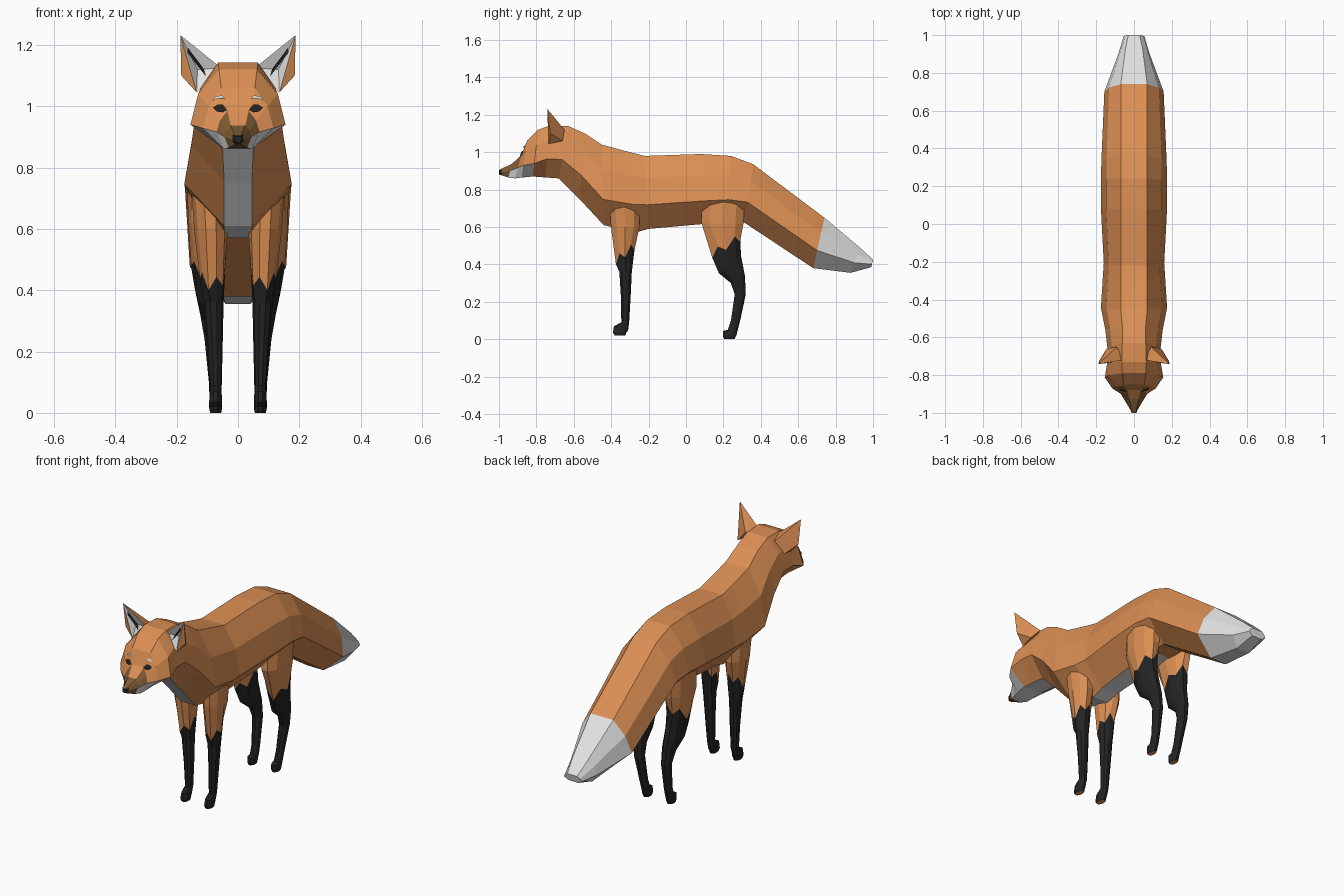
import bpy, bmesh, math
from mathutils import Vector
from mathutils.bvhtree import BVHTree

if "Cube" in bpy.data.objects:
    bpy.data.objects.remove(bpy.data.objects["Cube"])


def material(name, rgb):
    m = bpy.data.materials.new(name)
    m.diffuse_color = (*rgb, 1)
    m.use_nodes = True
    m.node_tree.nodes["Principled BSDF"].inputs["Base Color"].default_value = m.diffuse_color
    return m


MATS = [material("orange fur", (0.71, 0.275, 0.088)),
        material("white fur", (0.76, 0.76, 0.76)),
        material("black fur", (0.017, 0.017, 0.017)),
        material("brown muzzle", (0.21, 0.105, 0.035))]
ORANGE, WHITE, BLACK, BROWN = range(4)


def finish(name, bm):
    """Turn a bmesh into an object and return a lookup tree of its surface."""
    bmesh.ops.recalc_face_normals(bm, faces=bm.faces)
    mesh = bpy.data.meshes.new(name)
    bm.to_mesh(mesh)
    for m in MATS:
        mesh.materials.append(m)
    bpy.context.collection.objects.link(bpy.data.objects.new(name, mesh))
    tree = BVHTree.FromBMesh(bm)
    bm.free()
    return tree


def loft(name, rings, rule, caps):
    """Skin rings of points; rule(segment, sector) gives the colour."""
    bm = bmesh.new()
    loops = [[bm.verts.new(p) for p in r] for r in rings]
    n = len(rings[0])
    for s, (a, b) in enumerate(zip(loops, loops[1:])):
        for i in range(n):
            j = (i + 1) % n
            f = bm.faces.new((a[i], a[j], b[j], b[i]))
            f.material_index = rule(s, i)
    for loop, colour in zip((loops[0], loops[-1]), caps):
        bm.faces.new(loop).material_index = colour
    return finish(name, bm)


# Body, tail tip to nose: top y, top z, bottom y, bottom z,
# half widths at top, middle, bottom, and height share of the widest point
SECTIONS = [
    (1.00, .425, .99, .385, .03, .055, .03, .4),
    (.93, .49, .88, .355, .045, .083, .04, .4),
    (.74, .65, .68, .38, .07, .157, .05, .35),
    (.36, .935, .31, .625, .07, .173, .06, .35),
    (.24, .98, .22, .62, .07, .175, .06, .35),
    (.08, .99, .08, .615, .07, .175, .06, .33),
    (-.22, .98, -.20, .59, .07, .16, .05, .33),
    (-.30, 1.0, -.27, .57, .07, .165, .045, .35),
    (-.45, 1.04, -.44, .61, .07, .175, .045, .32),
    (-.54, 1.10, -.57, .75, .062, .152, .045, .36),
    (-.63, 1.14, -.68, .86, .062, .14, .05, .36),
    (-.73, 1.142, -.75, .865, .065, .143, .055, .36),
    (-.79, 1.12, -.82, .87, .062, .155, .055, .28),
    (-.85, 1.06, -.88, .864, .055, .115, .05, .33),
    (-.88, .985, -.915, .86, .035, .07, .045, .45),
    (-.93, .938, -.95, .864, .024, .045, .03, .5),
    (-1.0, .905, -.985, .876, .01, .014, .01, .5)]


def body_ring(yt, zt, yb, zb, wt, wm, wb, t):
    half = [(wb, 0), (wm, t), (wm * .84, t + (1 - t) * .55), (wt, 1)]
    pts = [(x, yb + (yt - yb) * k, zb + (zt - zb) * k) for x, k in half]
    return pts + [(-x, y, z) for x, y, z in reversed(pts)]


def body_colour(seg, sector):
    if seg < 2:
        return WHITE                                  # tail tip
    if seg == 15 or (seg == 14 and sector in (1, 2, 4, 5)):
        return BROWN                                  # muzzle
    if sector == 7 and seg >= 4:
        return WHITE                                  # belly, chest, throat
    if sector in (0, 6) and seg in (12, 13, 14):
        return WHITE                                  # lower cheeks
    return ORANGE


body = loft("body", [body_ring(*s) for s in SECTIONS], body_colour, (WHITE, BROWN))

# Legs, top to paw: z, centre y, half depth, centre x, half width, slope to the rear
FRONT = [(.74, -.33, .085, .095, .058, 0), (.60, -.325, .08, .088, .055, 0),
         (.46, -.325, .052, .083, .042, .04), (.36, -.323, .035, .08, .033, 0),
         (.22, -.322, .027, .076, .026, 0), (.09, -.325, .022, .073, .02, 0),
         (.06, -.347, .04, .073, .02, -.01), (.035, -.355, .038, .073, .021, 0),
         (.02, -.352, .03, .073, .018, 0)]
HIND = [(.74, .20, .12, .105, .06, 0), (.62, .195, .118, .105, .058, 0),
        (.50, .215, .078, .103, .05, .045), (.40, .235, .062, .098, .042, .05),
        (.32, .277, .04, .09, .033, .02), (.24, .29, .031, .083, .026, 0),
        (.10, .265, .026, .075, .02, 0), (.05, .25, .028, .073, .02, 0),
        (.035, .235, .038, .073, .021, -.01), (.015, .232, .036, .073, .021, 0),
        (.0, .232, .028, .073, .018, 0)]
SIDES = 10


def leg_ring(k, side, z, yc, hy, xc, hx, slope):
    ring = []
    for i in range(SIDES):
        a = math.tau * i / SIDES
        zig = (.022 if i % 2 else -.022) if k == 2 else 0   # jagged fur border
        ring.append((side * (xc + hx * math.cos(a)), yc + hy * math.sin(a),
                     z + slope * math.sin(a) + zig))
    return ring


for side, tag in ((1, "right"), (-1, "left")):
    for name, spec in (("front_leg", FRONT), ("hind_leg", HIND)):
        rings = [leg_ring(k, side, *s) for k, s in enumerate(spec)]
        loft(f"{name}_{tag}", rings, lambda s, i: ORANGE if s < 2 else BLACK,
             (ORANGE, ORANGE))


def ear(side, tag):
    """Hollow pointed ear with a pale inside."""
    bm = bmesh.new()
    tip, outer, low, inner, back, under, hollow = [
        bm.verts.new((side * x, y, z)) for x, y, z in (
            (.188, -.742, 1.232), (.185, -.725, 1.10), (.135, -.735, 1.045),
            (.055, -.72, 1.125), (.09, -.65, 1.12), (.145, -.66, 1.06),
            (.132, -.708, 1.12))]
    for f, c in (((tip, inner, hollow), WHITE), ((inner, low, hollow), WHITE),
                 ((low, tip, hollow), WHITE), ((tip, low, outer), ORANGE),
                 ((tip, back, inner), ORANGE), ((tip, outer, under, back), ORANGE),
                 ((outer, low, under), ORANGE), ((inner, back, under, low), ORANGE)):
        bm.faces.new(f).material_index = c
    return finish(f"ear_{tag}", bm)


def plate(name, outline, tree, colour, side):
    """Thin patch laid on the front of a surface, from an (x, z) outline."""
    bm = bmesh.new()
    n = len(outline)
    centre = (sum(p[0] for p in outline) / n, sum(p[1] for p in outline) / n)
    verts = []
    for x, z in outline + [centre]:
        hit = tree.ray_cast(Vector((side * x, -2, z)), Vector((0, 1, 0)))[0]
        y = hit.y if hit else -.72
        verts.append(bm.verts.new((side * x, y - .007, z)))
    for i in range(n):
        f = bm.faces.new((verts[i], verts[(i + 1) % n], verts[n]))
        f.material_index = colour
    bmesh.ops.recalc_face_normals(bm, faces=bm.faces)
    if sum(f.normal.y for f in bm.faces) > 0:
        bmesh.ops.reverse_faces(bm, faces=bm.faces)
    mesh = bpy.data.meshes.new(name)
    bm.to_mesh(mesh)
    bm.free()
    for m in MATS:
        mesh.materials.append(m)
    bpy.context.collection.objects.link(bpy.data.objects.new(name, mesh))


EYE = [(.036, .988), (.05, 1.006), (.066, 1.006), (.082, .995), (.07, .983), (.05, .98)]
BROW = [(.042, 1.024), (.052, 1.036), (.07, 1.032), (.084, 1.018), (.07, 1.024), (.055, 1.027)]
TUFT = [(.106, 1.10), (.165, 1.175), (.163, 1.19), (.15, 1.172), (.125, 1.14), (.112, 1.122)]
for side, tag in ((1, "right"), (-1, "left")):
    ear_tree = ear(side, tag)
    plate(f"eye_{tag}", EYE, body, BLACK, side)
    plate(f"brow_{tag}", BROW, body, WHITE, side)
    plate(f"ear_tuft_{tag}", TUFT, ear_tree, BLACK, side)

# Nose
loft("nose", [[(x * w, y, .892 + z * h) for x, z in ((-1, -.5), (-.5, -1), (.5, -1), (1, -.5), (1, 1), (-1, 1))]
              for y, w, h in ((-.965, .018, .014), (-.99, .017, .014), (-1.0, .012, .01))],
     lambda s, i: BLACK, (BLACK, BLACK))
